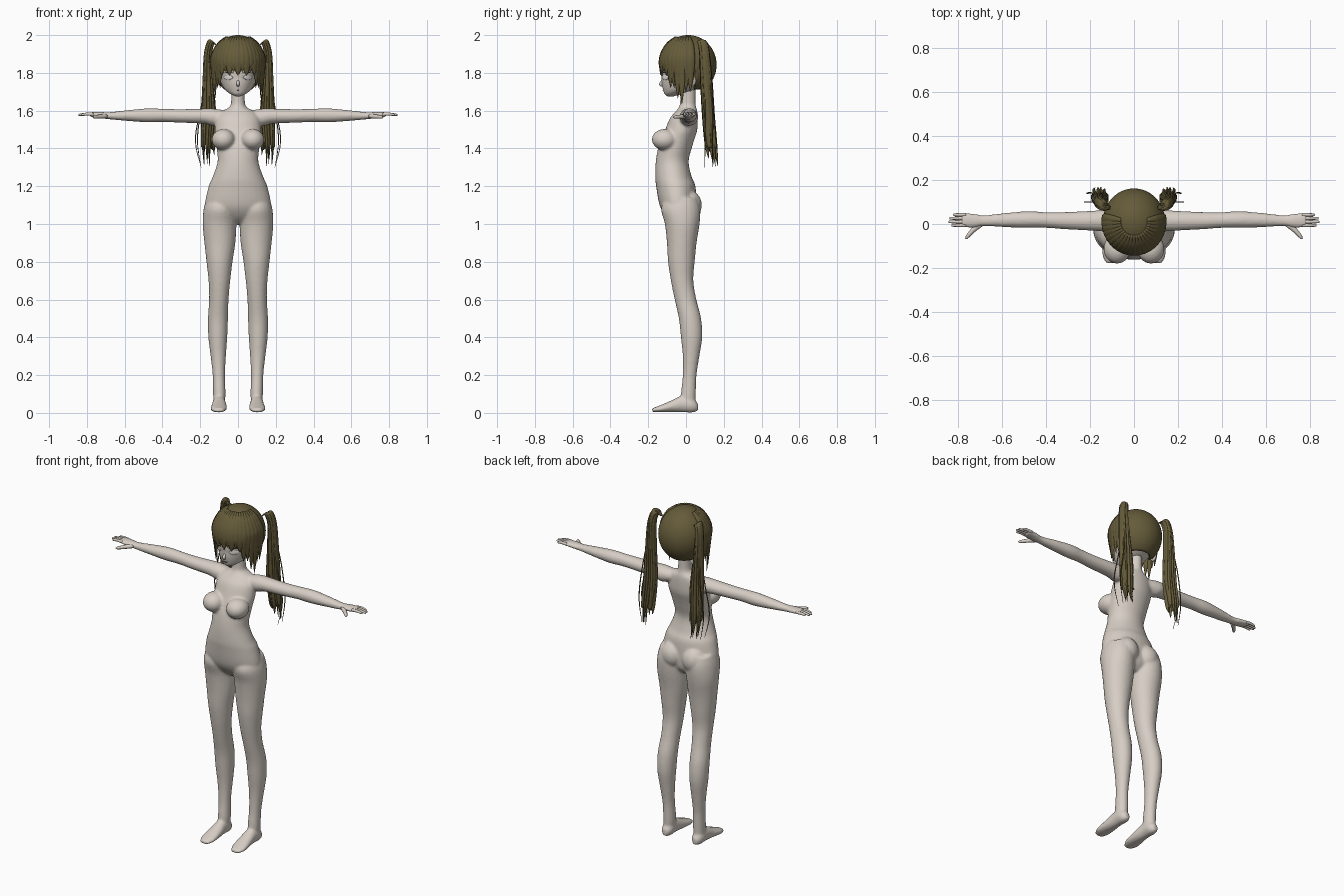
import bpy, bmesh, math, random
from mathutils import Vector

random.seed(4)
cube = bpy.data.objects.get("Cube")
if cube:
    bpy.data.objects.remove(cube, do_unlink=True)

X, Y, Z = Vector((1, 0, 0)), Vector((0, 1, 0)), Vector((0, 0, 1))


def material(name, r, g, b):
    mat = bpy.data.materials.new(name)
    mat.use_nodes = True
    mat.diffuse_color = (r, g, b, 1)
    bsdf = mat.node_tree.nodes["Principled BSDF"]
    bsdf.inputs["Base Color"].default_value = (r, g, b, 1)
    bsdf.inputs["Roughness"].default_value = 0.8
    return mat


SKIN = material("warm skin", 0.68, 0.62, 0.56)
HAIR = material("olive hair", 0.13, 0.105, 0.042)
WHITE = material("eye white", 0.78, 0.74, 0.70)
DARK = material("dark line", 0.06, 0.045, 0.03)


def spline(rows, steps):
    """Smooth curve through rows of numbers."""
    rows = [Vector(r) for r in rows]
    out = []
    for i in range(len(rows) - 1):
        a, b, c, d = rows[max(i - 1, 0)], rows[i], rows[i + 1], rows[min(i + 2, len(rows) - 1)]
        for k in range(steps):
            t = k / steps
            out.append(b + (c - a) * (t / 2) + (a * 2 - b * 5 + c * 4 - d) * (t * t / 2)
                       + (b * 3 - a - c * 3 + d) * (t ** 3 / 2))
    return out + [rows[-1]]


def loft(bm, rows, u, v, n=16, steps=4, sides=(1,)):
    """Skin ellipses (x, y, z, half size u, half size v); sides mirrors in x."""
    for s in sides:
        rings = []
        for x, y, z, a, b in spline(rows, steps):
            ring = []
            for k in range(n):
                t = 2 * math.pi * k / n
                p = Vector((x, y, z)) + u * (a * math.cos(t)) + v * (b * math.sin(t))
                ring.append(bm.verts.new((p.x * s, p.y, p.z)))
            rings.append(ring)
        for r0, r1 in zip(rings, rings[1:]):
            for k in range(n):
                j = (k + 1) % n
                bm.faces.new((r0[k], r0[j], r1[j], r1[k]))
        bm.faces.new(rings[0])
        bm.faces.new(rings[-1])


def ball(bm, centre, size, sides=(1, -1)):
    for s in sides:
        made = bmesh.ops.create_uvsphere(bm, u_segments=24, v_segments=16, radius=1)["verts"]
        for v in made:
            v.co = Vector(((centre[0] + v.co.x * size[0]) * s,
                           centre[1] + v.co.y * size[1], centre[2] + v.co.z * size[2]))


def finish(bm, name, mat):
    bmesh.ops.recalc_face_normals(bm, faces=bm.faces[:])
    for f in bm.faces:
        f.smooth = True
    mesh = bpy.data.meshes.new(name)
    bm.to_mesh(mesh)
    bm.free()
    mesh.materials.append(mat)
    ob = bpy.data.objects.new(name, mesh)
    bpy.context.collection.objects.link(ob)
    return ob


BOTH = (1, -1)

# Body: overlapping lofts fused into one smooth mannequin skin
bm = bmesh.new()
# torso: height, half width, front, back
torso = [(1.72, .035, -.03, .05), (1.64, .037, -.032, .05), (1.615, .05, -.04, .055),
         (1.595, .09, -.055, .06), (1.56, .115, -.085, .062), (1.5, .122, -.11, .06),
         (1.45, .118, -.13, .045), (1.4, .113, -.148, .03), (1.33, .108, -.16, .014),
         (1.25, .134, -.163, .03), (1.2, .155, -.158, .05), (1.1, .175, -.14, .055),
         (1.04, .15, -.105, .05), (1.0, .05, -.06, .02)]
loft(bm, [(0, (f + b) / 2, z, w, (b - f) / 2) for z, w, f, b in torso], X, Y, 32)
# legs: height, inner, outer, front, back
leg = [(1.14, .02, .165, -.11, .06), (1.08, .008, .182, -.132, .076), (1.0, .008, .187, -.112, .072),
       (.9, .014, .178, -.101, .056), (.8, .029, .167, -.095, .046), (.7, .041, .156, -.08, .039),
       (.6, .05, .153, -.06, .055), (.5, .053, .159, -.038, .08), (.4, .057, .157, -.027, .086),
       (.3, .064, .145, -.017, .071), (.2, .069, .134, -.017, .056), (.1, .066, .132, -.027, .052),
       (.05, .07, .13, -.025, .05)]
loft(bm, [((i + o) / 2, (f + b) / 2, z, (o - i) / 2, (b - f) / 2) for z, i, o, f, b in leg],
     X, Y, 24, sides=BOTH)
# feet
loft(bm, [(.1, .063, .03, .016, .02), (.1, .035, .04, .033, .038), (.1, -.02, .047, .035, .044),
          (.1, -.08, .034, .041, .031), (.103, -.14, .021, .043, .018), (.102, -.18, .014, .025, .01)],
     X, Z, 20, sides=BOTH)
# arms and palms
loft(bm, [(.06, .01, 1.57, .04, .03), (.13, .015, 1.565, .05, .046), (.18, .015, 1.571, .046, .04),
          (.3, .015, 1.572, .04, .036), (.4, .018, 1.575, .036, .035), (.48, .02, 1.575, .038, .037),
          (.58, .018, 1.574, .033, .029), (.68, .015, 1.573, .025, .019),
          (.72, .015, 1.576, .031, .017), (.76, .017, 1.579, .034, .014), (.785, .018, 1.58, .03, .011)],
     Y, Z, 20, sides=BOTH)
ball(bm, (.077, -.113, 1.447), (.062, .068, .056))
ball(bm, (.07, .01, 1.1), (.072, .074, .08))
body = finish(bm, "body", SKIN)
fuse = body.modifiers.new("fuse", 'REMESH')
fuse.mode = 'VOXEL'
fuse.voxel_size = .007
fuse.use_smooth_shade = True
relax = body.modifiers.new("relax", 'SMOOTH')
relax.factor = .5
relax.iterations = 6

# Fingers and thumbs
bm = bmesh.new()
for i, reach in enumerate((.832, .845, .842, .825)):
    y = -.006 + i * .016
    loft(bm, [(.765, y, 1.58, .008, .009), (.8, y, 1.582, .0075, .008),
              (reach - .005, y, 1.578, .006, .006), (reach, y, 1.577, .002, .002)],
         Y, Z, 10, 3, BOTH)
loft(bm, [(.70, .0, 1.572, .014, .012), (.735, -.03, 1.568, .011, .011),
          (.76, -.058, 1.566, .008, .008), (.768, -.068, 1.566, .002, .002)],
     (X + Y).normalized(), Z, 10, 3, BOTH)
finish(bm, "fingers", SKIN)

# Head: height, centre depth, half width, half depth
head = [(1.676, -.082, .012, .016), (1.688, -.068, .04, .045), (1.71, -.038, .068, .083),
        (1.74, -.01, .087, .118), (1.775, 0, .1, .13), (1.8, 0, .108, .132),
        (1.87, .008, .122, .135), (1.93, .01, .095, .1), (1.965, .01, .04, .045)]
bm = bmesh.new()
loft(bm, [(0, y, z, w, d) for z, y, w, d in head], X, Y, 40)
ball(bm, (.112, .03, 1.765), (.014, .024, .038))
loft(bm, [(0, -.125, 1.76, .006, .006), (0, -.134, 1.742, .009, .01),
          (0, -.128, 1.729, .006, .006)], X, Y, 10)
finish(bm, "head", SKIN)


def face_strip(name, mat, row, x0, x1, height, rise, sides, thick):
    """Thin curved plate that follows the face between x0 and x1."""
    z, yc, w, d = head[row]
    rows = []
    for i in range(7):
        t = i / 6
        x = x0 + (x1 - x0) * t
        bulge = math.sin(math.pi * t)
        rows.append((x, yc - d * math.sqrt(1 - (x / w) ** 2) - .001, z + rise * bulge,
                     height * bulge + .0004, thick))
    bm = bmesh.new()
    loft(bm, rows, Z, Y, 12, 2, sides)
    return finish(bm, name, mat)


face_strip("eyes", WHITE, 4, .026, .078, .015, .002, BOTH, .003)
face_strip("eyelashes", DARK, 5, .022, .084, .0025, .001, BOTH, .004)
face_strip("mouth", DARK, 2, -.014, .014, .001, -.001, (1,), .002)

# Hair cap: ball opened over the face, the ears and the nape
CENTRE, SIZE = Vector((0, .012, 1.843)), Vector((.142, .15, .157))
bm = bmesh.new()
bmesh.ops.create_uvsphere(bm, u_segments=48, v_segments=32, radius=1)
for v in bm.verts:
    v.co = Vector([c + p * s for c, p, s in zip(CENTRE, v.co, SIZE)])


def hairline(y):
    return 1.88 if y < -.06 else 1.81 if y < .045 else 1.715


low = [f for f in bm.faces
       if f.calc_center_median().z < hairline(f.calc_center_median().y)]
bmesh.ops.delete(bm, geom=low, context='FACES')
cap = finish(bm, "hair_cap", HAIR)
shell = cap.modifiers.new("shell", 'SOLIDIFY')
shell.thickness = .012

# Fringe and face framing locks, hung from the crown
bm = bmesh.new()
for i in range(-10, 11):
    deg = abs(i) * 9.5
    a = math.radians(i * 9.5)
    out = Vector((math.sin(a), -math.cos(a), 0))
    side = Vector((math.cos(a), math.sin(a), 0))
    tip = (1.785 + .022 * (i % 2) if deg < 45 else
           1.72 if deg < 60 else 1.635 + .03 * (i % 2) if deg < 80 else 1.70)
    tip_reach = .98 if deg < 45 else .9
    rows = []
    for phi, wide in ((25, .010), (45, .019), (68, .023), (86, .022)):
        p = math.radians(phi)
        r = math.sin(p)
        rows.append((CENTRE.x + SIZE.x * r * out.x, CENTRE.y + SIZE.y * r * out.y,
                     CENTRE.z + SIZE.z * math.cos(p), wide, .010))
    x, y, z = rows[-1][:3]
    for t, wide in ((.55, .016), (1, .001)):
        k = 1 + (tip_reach - 1) * t
        rows.append((x * k, y * k, z + (tip - z) * t, wide, .007 if t < 1 else .001))
    loft(bm, rows, side, (out + Z).normalized(), 8, 4)
finish(bm, "fringe", HAIR)

# Twin tails: bundles of tapered strands arching from the sides of the head
bm = bmesh.new()
for i in range(13):
    t = 2 * math.pi * i / 13
    ox, oy = math.cos(t), math.sin(t)
    end = 1.285 + random.uniform(0, .13)
    spread = random.uniform(.6, 1.1)
    turn = Vector((random.uniform(-.4, .4), 1, 0)).normalized()
    loft(bm, [(.115, .075, 1.945, .01, .01),
              (.14 + .008 * ox, .085 + .012 * oy, 1.965 + .006 * ox, .014, .010),
              (.158 + .014 * ox, .098 + .014 * oy, 1.90, .015, .010),
              (.158 + .022 * ox, .108 + .018 * oy, 1.75, .016, .010),
              (.155 + .032 * ox, .118 + .02 * oy, 1.58, .015, .010),
              (.162 + .036 * ox * spread, .132 + .022 * oy, 1.42, .012, .008),
              (.158 + .034 * ox * spread, .145 + .025 * oy, end, .001, .001)],
         turn, (X + Z * .8).normalized(), 8, 4, BOTH)
# loose outer wisps
for reach, depth in ((.226, .10), (.215, .14)):
    loft(bm, [(.17, .10, 1.85, .003, .003), (.19, depth, 1.65, .003, .003),
              (reach, depth, 1.45, .003, .003), (.195, depth, 1.30, .001, .001)],
         Y, X, 6, 4, BOTH)
finish(bm, "twin_tails", HAIR)
